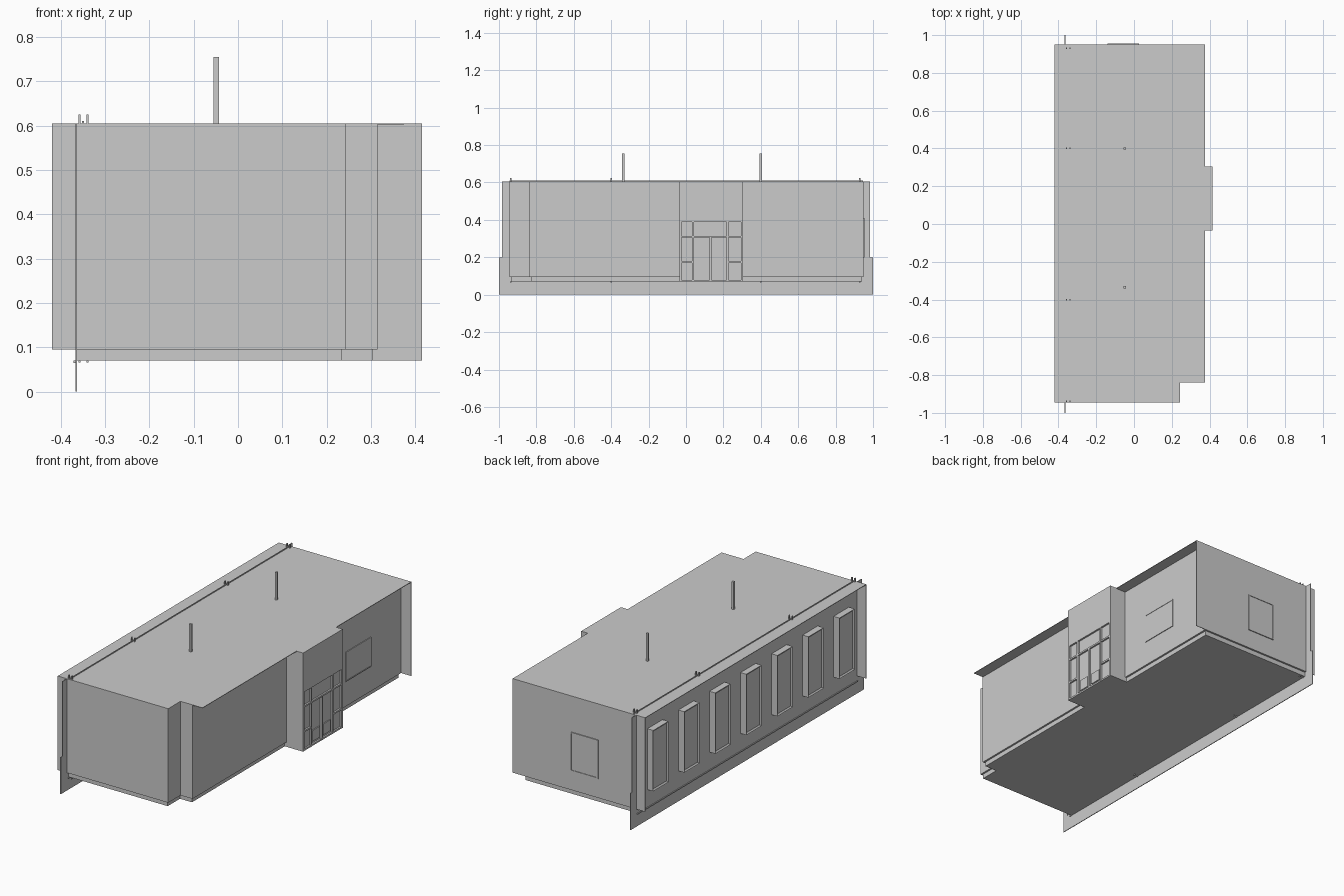
import bpy, bmesh

if "Cube" in bpy.data.objects:
    bpy.data.objects.remove(bpy.data.objects["Cube"])

ROOF, WALL_Z, BASE_Z = 0.605, 0.095, 0.07
FACADE_X, LIP_X, WALL_X, EAVE_X, PORCH_X = -0.365, -0.42, 0.315, 0.375, 0.415


def finish(name, bm):
    bmesh.ops.recalc_face_normals(bm, faces=bm.faces)
    me = bpy.data.meshes.new(name)
    bm.to_mesh(me)
    bm.free()
    ob = bpy.data.objects.new(name, me)
    bpy.context.collection.objects.link(ob)
    return ob


def add_box(bm, x, y, z):
    vs = [bm.verts.new((a, b, c)) for c in z for a, b in
          ((x[0], y[0]), (x[1], y[0]), (x[1], y[1]), (x[0], y[1]))]
    for f in ((3, 2, 1, 0), (4, 5, 6, 7), (0, 1, 5, 4),
              (1, 2, 6, 5), (2, 3, 7, 6), (3, 0, 4, 7)):
        bm.faces.new([vs[i] for i in f])


def boxes(name, *items):
    bm = bmesh.new()
    for it in items:
        add_box(bm, *it)
    return finish(name, bm)


def prism(name, pts, z0, z1):
    bm = bmesh.new()
    face = bm.faces.new([bm.verts.new((x, y, z0)) for x, y in pts])
    ext = bmesh.ops.extrude_face_region(bm, geom=[face])
    for v in ext["geom"]:
        if isinstance(v, bmesh.types.BMVert):
            v.co.z = z1
    bm.faces.ensure_lookup_table()
    return finish(name, bm)


def footprint(left, right, inset=0.0):
    i = inset
    return [(left, -0.945 + i), (0.243 - i, -0.945 + i), (0.243 - i, -0.84 + i),
            (right, -0.84 + i), (right, 0.95 - i), (left, 0.95 - i)]


# Main volume, recessed plinth and overhanging roof
prism("walls", footprint(FACADE_X, WALL_X), WALL_Z, ROOF - 0.003)
prism("plinth", footprint(FACADE_X, WALL_X - 0.01, 0.01), BASE_Z, WALL_Z)
prism("roof", footprint(LIP_X, EAVE_X), ROOF - 0.003, ROOF)

# Rear wall continuing under the eave
boxes("rear_wall_return", ((WALL_X, EAVE_X), (0.947, 0.95), (WALL_Z, ROOF)))

# Window facade: stepped thin sheet reaching the ground
t = 0.002
boxes("facade_sheet",
      ((FACADE_X - t, FACADE_X + t), (-0.985, 0.985), (0.2, ROOF)),
      ((FACADE_X - t, FACADE_X + t), (-1, 1), (0, 0.2)))
boxes("facade_end_fins", *[((LIP_X, FACADE_X), (min(y, y2), max(y, y2)), (WALL_Z, ROOF))
                           for y, y2 in ((-0.945, -0.942), (0.95, 0.947))])
boxes("facade_rail", ((FACADE_X - 0.006, FACADE_X), (-0.945, 0.945), (0.064, 0.07)))

# Seven projecting window boxes with inset panes
for i in range(7):
    cy = -0.008 + (i - 3) * 0.266
    bm = bmesh.new()
    add_box(bm, (-0.402, FACADE_X), (cy - 0.065, cy + 0.065), (0.165, 0.495))
    bm.normal_update()
    front = min(bm.faces, key=lambda f: f.calc_center_median().x)
    bmesh.ops.inset_region(bm, faces=[front], thickness=0.012)
    for v in front.verts:
        v.co.x += 0.006
    finish("facade_window_%d" % (i + 1), bm)

# Entrance porch: side cheeks, header and recessed glazing
P0, P1 = -0.035, 0.305
boxes("porch_body", ((WALL_X - 0.01, PORCH_X - 0.01), (P0, P1), (BASE_Z, 0.39)),
      ((WALL_X - 0.01, PORCH_X), (P0, P1), (0.39, ROOF)))
bars = []
for y, top in ((P0, 0.39), (0.033, 0.39), (0.125, 0.31), (0.217, 0.39), (P1 - 0.01, 0.39)):
    bars.append(((PORCH_X - 0.01, PORCH_X), (y, y + 0.01), (BASE_Z, top)))
for z, ya, yb in ((0.305, P0, P1), (BASE_Z, P0, P1), (0.17, P0, 0.04), (0.17, 0.22, P1)):
    bars.append(((PORCH_X - 0.01, PORCH_X - 0.001), (ya, yb), (z, z + 0.009)))
boxes("porch_frames", *bars)
boxes("door_panels", *[((PORCH_X - 0.01, PORCH_X - 0.005), (y, y + 0.062), (0.09, 0.15))
                       for y in (0.053, 0.145)])

# Thin framed windows on the side and rear walls
w = 0.005
boxes("side_window", ((WALL_X, WALL_X + 0.002), (0.47, 0.69), (0.23, 0.39)),
      *[((WALL_X, WALL_X + 0.004), (y, y + w), (0.23, 0.39)) for y in (0.47, 0.685)],
      *[((WALL_X, WALL_X + 0.004), (0.47, 0.69), (z, z + w)) for z in (0.23, 0.385)])
boxes("rear_window", ((-0.14, 0.026), (0.95, 0.952), (0.2, 0.41)),
      *[((x, x + w), (0.95, 0.955), (0.2, 0.41)) for x in (-0.14, 0.021)],
      *[((-0.14, 0.026), (0.95, 0.955), (z, z + w)) for z in (0.2, 0.405)])

# Roof rail with short posts, matching stubs below the floor
boxes("roof_rail", ((-0.352, -0.348), (-0.945, 0.945), (ROOF, 0.61)))
posts = []
for y in (-0.938, -0.4, 0.4, 0.93):
    for x in (-0.36, -0.342):
        for z in ((ROOF, 0.625), (0.065, BASE_Z)):
            posts.append(((x, x + 0.005), (y - 0.004, y + 0.004), z))
boxes("rail_posts", *posts)

# Two tall roof poles
boxes("roof_poles", *[((-0.055, -0.043), (y - 0.006, y + 0.006), (ROOF, 0.755))
                      for y in (-0.335, 0.4)])
